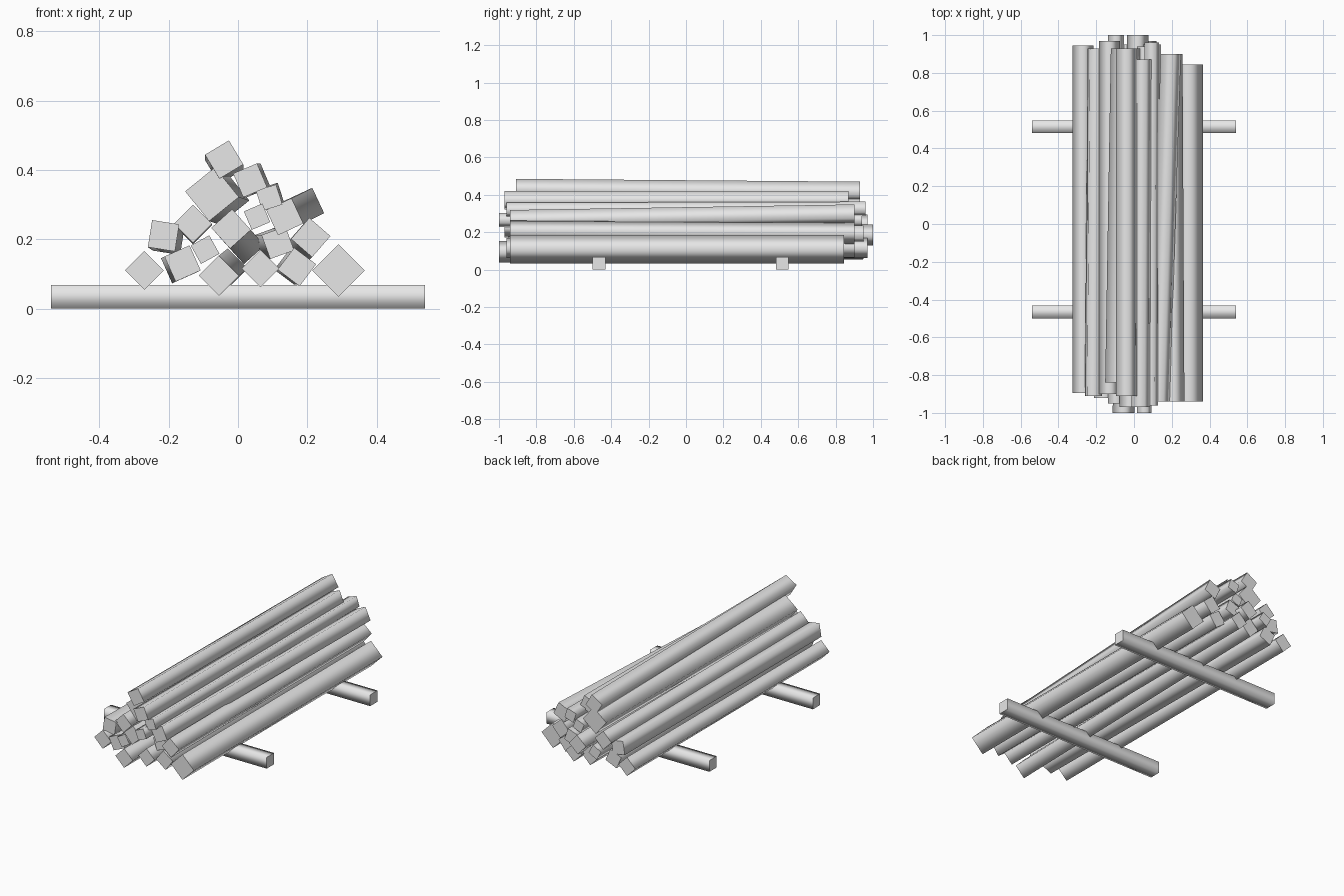
import bpy
import bmesh
import math
from mathutils import Vector

# Remove the default object
default_cube = bpy.data.objects.get("Cube")
if default_cube:
    bpy.data.objects.remove(default_cube, do_unlink=True)

# Single timber material
timber_grey = bpy.data.materials.new("timber_grey")
timber_grey.use_nodes = True
grey = (0.8, 0.8, 0.8, 1)
timber_grey.diffuse_color = grey
for node in timber_grey.node_tree.nodes:
    if node.type == "BSDF_PRINCIPLED":
        node.inputs["Base Color"].default_value = grey


def square_bar(name, start, end, radius, corner_angle, side_axis):
    """Four-sided bar between two points: soft long sides, crisp flat ends."""
    bm = bmesh.new()
    up_axis = Vector((0, 0, 1))
    rings = []
    for centre in (start, end):
        ring = []
        for corner in range(4):
            angle = math.radians(corner_angle) + corner * math.pi / 2
            offset = side_axis * math.cos(angle) + up_axis * math.sin(angle)
            ring.append(bm.verts.new(Vector(centre) + offset * radius))
        rings.append(ring)
    front_ring, back_ring = rings
    for i in range(4):
        j = (i + 1) % 4
        side = bm.faces.new((front_ring[i], front_ring[j], back_ring[j], back_ring[i]))
        side.smooth = True
    for ring in rings:
        cap = bm.faces.new(ring)
        cap.smooth = False
        for edge in cap.edges:
            edge.smooth = False
    bmesh.ops.recalc_face_normals(bm, faces=bm.faces[:])
    mesh = bpy.data.meshes.new(name)
    bm.to_mesh(mesh)
    bm.free()
    mesh.materials.append(timber_grey)
    bar = bpy.data.objects.new(name, mesh)
    bpy.context.collection.objects.link(bar)
    return bar


# Two cross bearers under the stack
bearer_half = 0.034
for label, y in (("front", -0.465), ("back", 0.515)):
    square_bar(label + "_bearer", (-0.54, y, bearer_half), (0.54, y, bearer_half),
               bearer_half * math.sqrt(2), 45, Vector((0, 1, 0)))

# Logs by layer: front x, front z, radius, corner angle,
# drift in x and z towards the back, front y, back y
bottom_layer = [
    (-.27, .11, .056, 0, 0, 0, -.895, .945),
    (-.16, .13, .056, 69, -.01, -.005, -.92, .93),
    (-.055, .095, .058, 0, .025, .02, -1, .95),
    (.065, .115, .054, 0, 0, 0, -.96, .97),
    (.17, .12, .056, 8, -.01, 0, -.94, .9),
    (.29, .11, .076, 0, 0, 0, -.94, .845),
]
middle_layer = [
    (-.215, .21, .056, 36, .015, -.01, -.91, .93),
    (-.095, .17, .043, 74, 0, 0, -.95, 1),
    (-.02, .23, .057, -3, .04, -.045, -.97, 1),
    (.115, .19, .052, 65, -.02, 0, -.9, .95),
    (.21, .205, .057, 4, -.01, -.01, -.94, .9),
]
upper_layer = [
    (-.13, .245, .055, 0, 0, -.005, -.9, .97),
    (.055, .265, .041, 68, 0, 0, -1, .94),
    (.135, .265, .057, 70, .06, .03, -.94, .9),
]
top_layer = [
    (-.075, .33, .078, -6, .03, -.01, -.84, .93),
    (.035, .37, .053, 68, .01, 0, -.97, .87),
    (.09, .32, .043, 63, .005, .005, -.96, .96),
    (-.04, .43, .057, 76, 0, -.015, -.91, .93),
]

layers = {"bottom": bottom_layer, "middle": middle_layer,
          "upper": upper_layer, "top": top_layer}
for layer_name, logs in layers.items():
    for number, (x, z, radius, angle, drift_x, drift_z, front, back) in enumerate(logs, 1):
        square_bar(f"{layer_name}_log_{number}", (x, front, z),
                   (x + drift_x, back, z + drift_z), radius, angle, Vector((1, 0, 0)))
